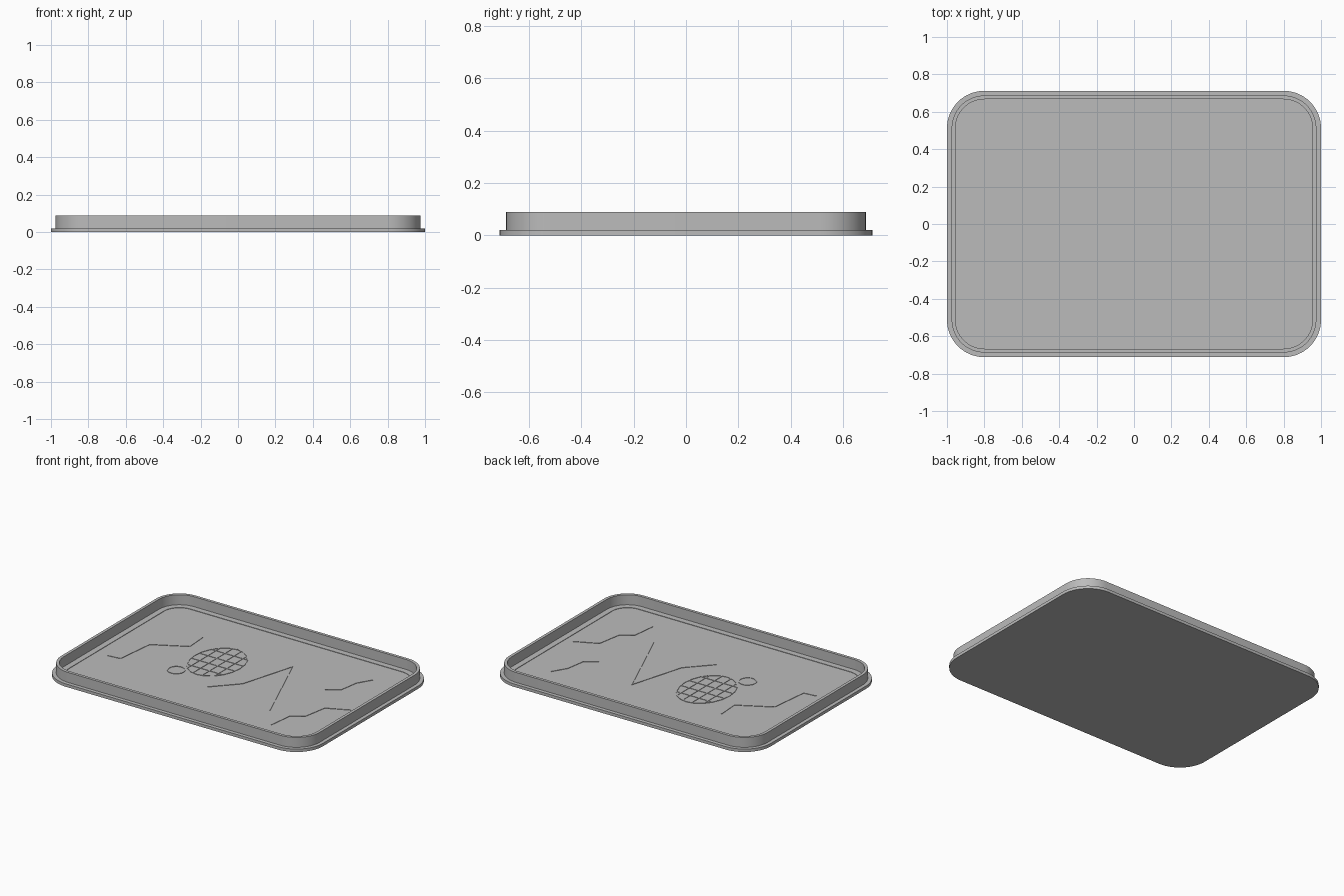
import bpy, bmesh, math
from mathutils import Vector

cube = bpy.data.objects.get("Cube")
if cube:
    bpy.data.objects.remove(cube, do_unlink=True)

HALF_X, HALF_Y, RADIUS = 1.0, 0.712, 0.2
FLOOR, RECESS = 0.02, 0.017

grey = bpy.data.materials.new("plain_grey")
grey.use_nodes = True
grey.diffuse_color = (0.5, 0.5, 0.5, 1)
grey.node_tree.nodes["Principled BSDF"].inputs["Base Color"].default_value = (0.5, 0.5, 0.5, 1)


def finish(bm, name):
    bmesh.ops.recalc_face_normals(bm, faces=bm.faces)
    mesh = bpy.data.meshes.new(name)
    bm.to_mesh(mesh)
    bm.free()
    mesh.materials.append(grey)
    obj = bpy.data.objects.new(name, mesh)
    bpy.context.collection.objects.link(obj)
    return obj


def rounded_loop(bm, inset, z, steps=16):
    """Ring of vertices around a rounded rectangle."""
    r = RADIUS - inset
    ring = []
    for quarter, (sx, sy) in enumerate(((1, 1), (-1, 1), (-1, -1), (1, -1))):
        for i in range(steps + 1):
            a = (quarter + i / steps) * math.pi / 2
            ring.append(bm.verts.new((sx * (HALF_X - RADIUS) + r * math.cos(a),
                                      sy * (HALF_Y - RADIUS) + r * math.sin(a), z)))
    return ring


def loft(name, profile):
    """Join rounded rings (inset, height) and cap both ends."""
    bm = bmesh.new()
    rings = [rounded_loop(bm, *p) for p in profile]
    for a, b in zip(rings, rings[1:]):
        for i in range(len(a)):
            j = (i + 1) % len(a)
            bm.faces.new((a[i], a[j], b[j], b[i]))
    bm.faces.new(rings[0])
    bm.faces.new(rings[-1])
    return finish(bm, name)


# Lid: flange, upright lip, floor ledge and shallow recess
lid = loft("lid", [(0, 0), (0, FLOOR), (0.025, FLOOR), (0.025, 0.088),
                   (0.045, 0.088), (0.045, FLOOR), (0.085, FLOOR), (0.085, RECESS)])
bpy.context.view_layer.objects.active = lid
lid.select_set(True)
bpy.ops.object.shade_smooth_by_angle(angle=math.radians(30))


def ribs(name, paths, width=0.006):
    """Fine raised lines on the floor, one thin bar per path segment."""
    bm = bmesh.new()
    for path in paths:
        for p, q in zip(path, path[1:]):
            p, q = Vector((*p, RECESS)), Vector((*q, RECESS))
            side = (q - p).cross(Vector((0, 0, 1))).normalized() * width / 2
            base = [bm.verts.new(v) for v in (p - side, q - side, q + side, p + side)]
            face = bm.faces.new(base)
            top = bmesh.ops.extrude_face_region(bm, geom=[face])["geom"]
            moved = [v for v in top if isinstance(v, bmesh.types.BMVert)]
            bmesh.ops.translate(bm, verts=moved, vec=(0, 0, FLOOR - RECESS))
    return finish(bm, name)


def arc(cx, cy, rx, ry, start=0, end=360, n=20):
    angles = [math.radians(start + (end - start) * i / n) for i in range(n + 1)]
    return [(cx + rx * math.cos(a), cy + ry * math.sin(a)) for a in angles]


# Oval floor relief crossed by curved bands
CX, CY, RX, RY = -0.22, 0.09, 0.17, 0.22
oval = [arc(CX, CY, RX, RY)]
for t in (-0.6, -0.2, 0.2, 0.6):
    half = math.sqrt(1 - t * t)
    oval.append([(CX + RX * half * k, CY + RY * t) for k in (-1, 1)])
    oval.append([(CX + RX * t, CY + RY * half * k) for k in (-1, 1)])
oval.append(arc(-0.36, -0.15, 0.055, 0.055, n=14))
ribs("oval_relief", oval)

# Long straight and stepped floor lines
ribs("line_relief", [
    [(-0.06, -0.24), (0.09, -0.08)],
    [(0.09, -0.08), (0.2, 0.3), (0.45, -0.3)],
    [(-0.83, -0.22), (-0.74, -0.21), (-0.71, 0.06), (-0.49, 0.18), (-0.5, 0.33)],
    [(0.58, -0.47), (0.6, -0.3), (0.68, -0.25), (0.71, -0.08), (0.86, -0.01)],
    [(0.56, 0.14), (0.64, 0.2), (0.66, 0.33), (0.72, 0.43)],
])
